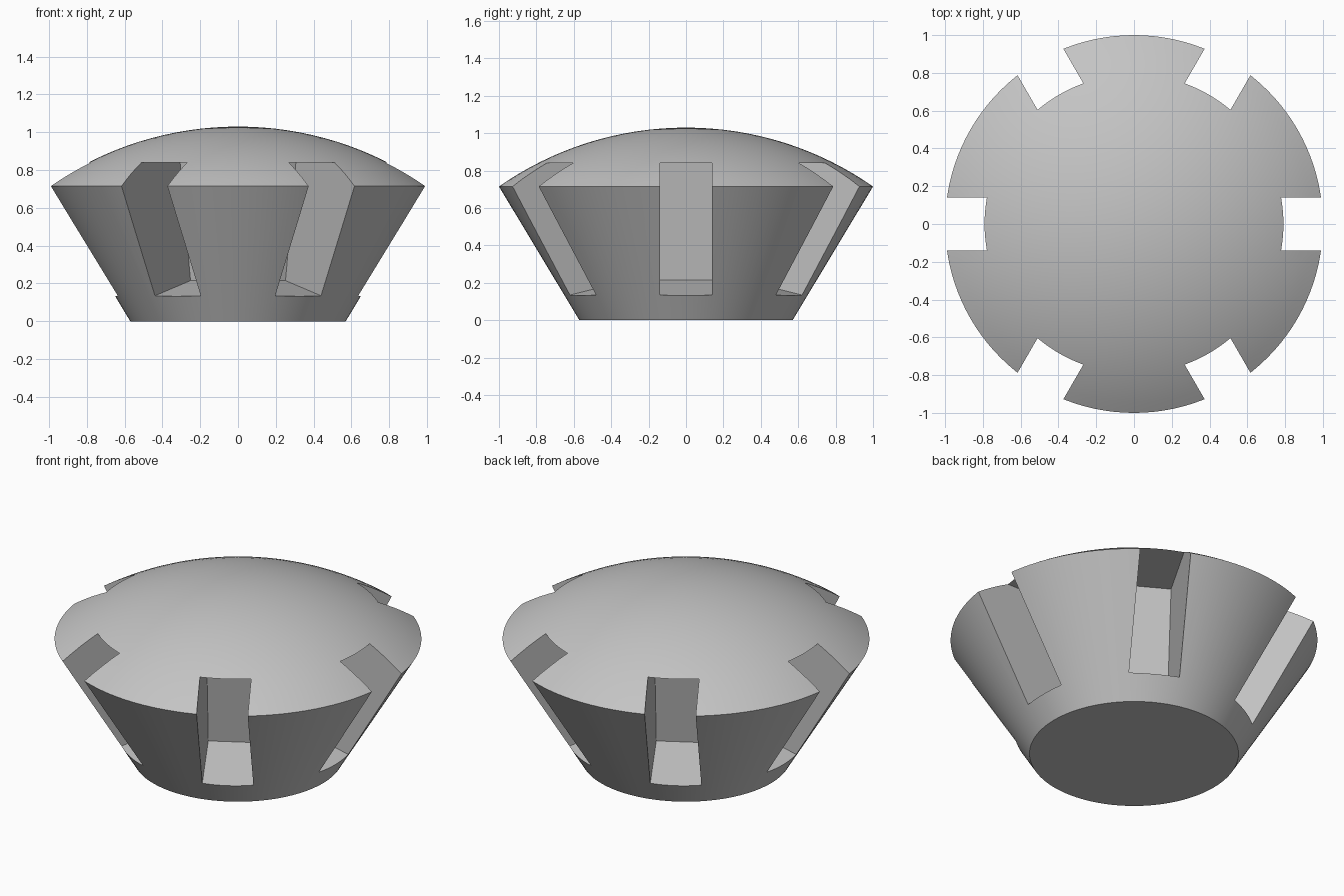
import bpy, bmesh, math
from mathutils import Matrix, Vector

cube = bpy.data.objects.get("Cube")
if cube:
    bpy.data.objects.remove(cube, do_unlink=True)

SEGMENTS = 120
BASE_R, RIM_R, RIM_Z, TOP_Z = 0.57, 1.0, 0.715, 1.03
SLOT_COUNT, SLOT_HALF = 6, 0.14

grey = bpy.data.materials.new("plain_grey")
grey.use_nodes = True
grey.diffuse_color = (0.55, 0.55, 0.55, 1)
grey.node_tree.nodes["Principled BSDF"].inputs["Base Color"].default_value = grey.diffuse_color


def make_object(name, bm):
    bmesh.ops.recalc_face_normals(bm, faces=bm.faces)
    mesh = bpy.data.meshes.new(name)
    bm.to_mesh(mesh)
    bm.free()
    mesh.materials.append(grey)
    obj = bpy.data.objects.new(name, mesh)
    bpy.context.collection.objects.link(obj)
    return obj


# Knob body: tapered side with a shallow spherical dome
rise = TOP_Z - RIM_Z
sphere_r = (RIM_R ** 2 + rise ** 2) / (2 * rise)
cap_angle = math.asin(RIM_R / sphere_r)
profile = [(BASE_R, 0)]
for i in range(16):
    a = cap_angle * (1 - i / 16)
    profile.append((sphere_r * math.sin(a), TOP_Z - sphere_r * (1 - math.cos(a))))

bm = bmesh.new()
rings = []
for r, z in profile:
    rings.append([bm.verts.new((r * math.cos(t), r * math.sin(t), z))
                  for t in (math.tau * k / SEGMENTS for k in range(SEGMENTS))])
apex = bm.verts.new((0, 0, TOP_Z))
bm.faces.new(rings[0])
for k in range(SEGMENTS):
    n = (k + 1) % SEGMENTS
    for low, high in zip(rings, rings[1:]):
        bm.faces.new((low[k], low[n], high[n], high[k]))
    bm.faces.new((rings[-1][k], rings[-1][n], apex))
body = make_object("knob_body", bm)

# Grip slots: deep pockets with a sloping floor, leaning back wall and flat ceiling
slot_profile = [(0.26, 0.215), (1.2, 0.015), (1.2, 0.84), (0.37, 0.84)]
bm = bmesh.new()
for i in range(SLOT_COUNT):
    turn = Matrix.Rotation(math.tau * i / SLOT_COUNT, 3, "Z")
    sides = [[bm.verts.new(turn @ Vector((r, y, z))) for r, z in slot_profile]
             for y in (-SLOT_HALF, SLOT_HALF)]
    bm.faces.new(sides[0])
    bm.faces.new(sides[1][::-1])
    for k in range(4):
        n = (k + 1) % 4
        bm.faces.new((sides[0][k], sides[1][k], sides[1][n], sides[0][n]))
cutter = make_object("slot_cutter", bm)
cutter.hide_render = True

cut = body.modifiers.new("grip_slots", "BOOLEAN")
cut.operation = "DIFFERENCE"
cut.solver = "EXACT"
cut.object = cutter
bpy.ops.object.select_all(action="DESELECT")
body.select_set(True)
bpy.context.view_layer.objects.active = body
bpy.ops.object.modifier_apply(modifier=cut.name)
bpy.data.objects.remove(cutter, do_unlink=True)
bpy.ops.object.shade_smooth_by_angle(angle=math.radians(25))
